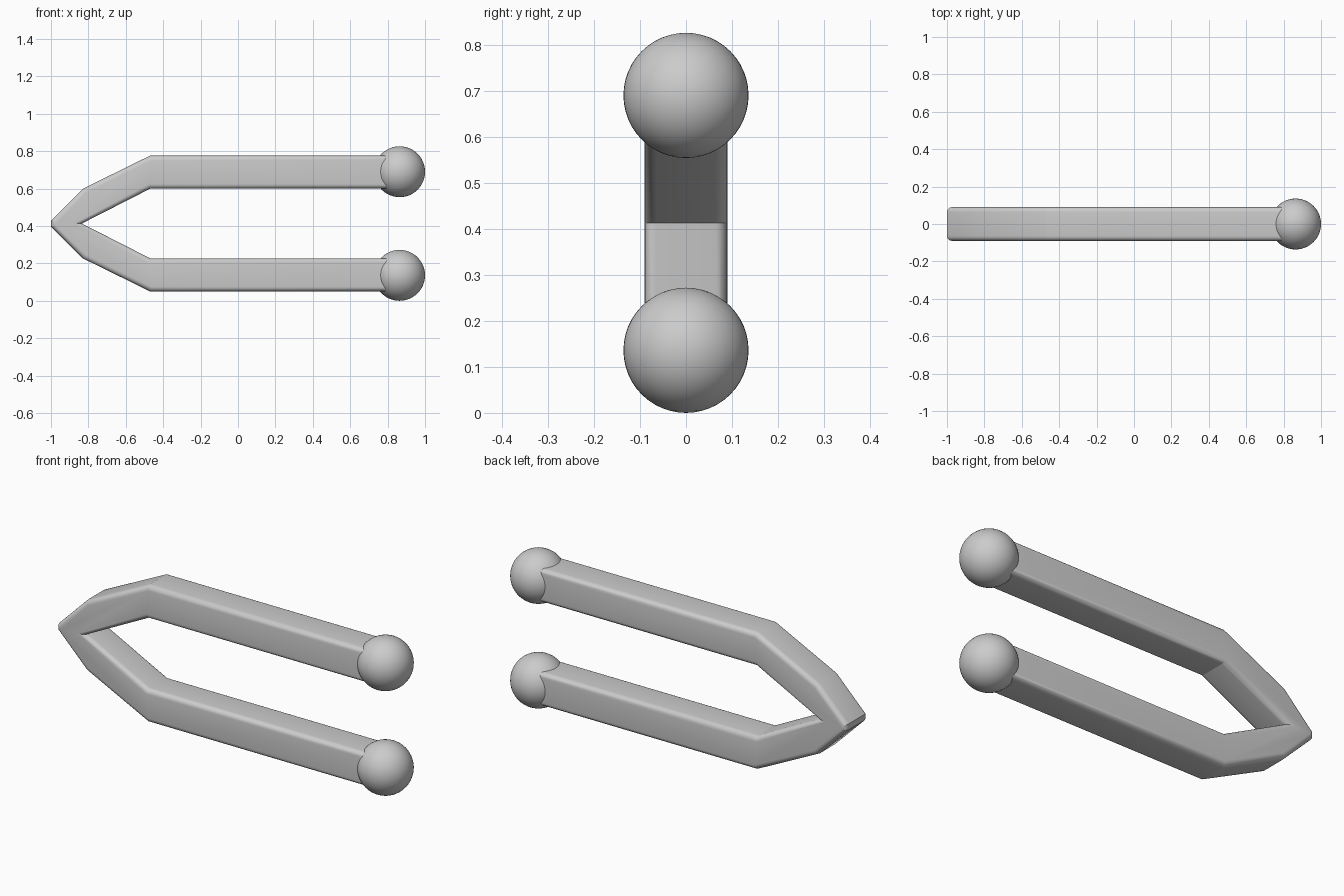
import bpy
import bmesh
import math

cube = bpy.data.objects.get("Cube")
if cube:
    bpy.data.objects.remove(cube, do_unlink=True)

MID_Z = 0.413
HALF_WIDTH = 0.09
BALL_RADIUS = 0.136

grey = bpy.data.materials.new("light_grey")
grey.use_nodes = True
grey.diffuse_color = (0.6, 0.6, 0.6, 1)
grey.node_tree.nodes["Principled BSDF"].inputs["Base Color"].default_value = (0.6, 0.6, 0.6, 1)


def add_object(name, bm, angle):
    mesh = bpy.data.meshes.new(name)
    bm.to_mesh(mesh)
    bm.free()
    mesh.materials.append(grey)
    obj = bpy.data.objects.new(name, mesh)
    bpy.context.collection.objects.link(obj)
    bpy.ops.object.select_all(action="DESELECT")
    obj.select_set(True)
    bpy.context.view_layer.objects.active = obj
    bpy.ops.object.shade_smooth_by_angle(angle=math.radians(angle))
    return obj


# Fork: upper half outline as (x, height above the middle), mirrored below
outer = [(-1, 0.016), (-0.83, 0.186), (-0.47, 0.363), (0.86, 0.363)]
inner = [(0.86, 0.186), (-0.47, 0.186)]
notch = [(-0.835, 0)]
upper = outer + inner
lower = [(x, -h) for x, h in reversed(upper)]
outline = upper + notch + lower

bm = bmesh.new()
front = bm.faces.new([bm.verts.new((x, -HALF_WIDTH, MID_Z + h)) for x, h in outline])
sides = bmesh.ops.extrude_face_region(bm, geom=[front])
moved = [v for v in sides["geom"] if isinstance(v, bmesh.types.BMVert)]
bmesh.ops.translate(bm, verts=moved, vec=(0, 2 * HALF_WIDTH, 0))
bmesh.ops.recalc_face_normals(bm, faces=bm.faces)

# Round the long rims on the front and the back
rims = [e for e in bm.edges if abs(e.verts[0].co.y - e.verts[1].co.y) < 0.001]
bmesh.ops.bevel(bm, geom=rims, offset=0.026, offset_type="OFFSET",
                segments=5, profile=0.5, affect="EDGES", clamp_overlap=False)
add_object("fork", bm, 20)

# Ball on the end of each prong
for name, side in (("upper_ball", 1), ("lower_ball", -1)):
    bm = bmesh.new()
    bmesh.ops.create_uvsphere(bm, u_segments=48, v_segments=24, radius=BALL_RADIUS)
    ball = add_object(name, bm, 30)
    ball.location = (1 - BALL_RADIUS, 0, MID_Z + side * (MID_Z - BALL_RADIUS))
